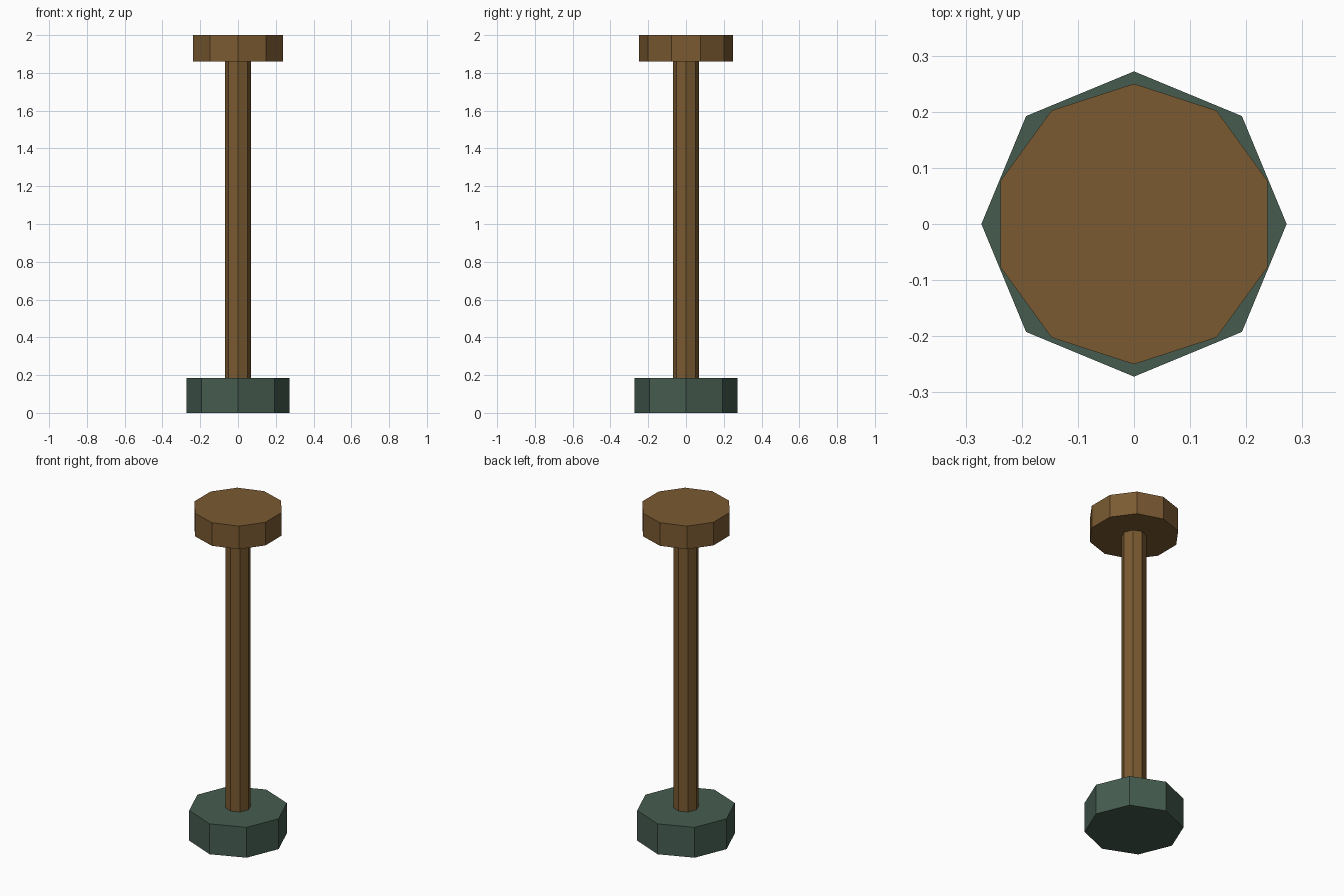
import bpy

if "Cube" in bpy.data.objects:
    bpy.data.objects.remove(bpy.data.objects["Cube"])


def material(name, rgb):
    m = bpy.data.materials.new(name)
    m.diffuse_color = (*rgb, 1.0)
    m.use_nodes = True
    m.node_tree.nodes["Principled BSDF"].inputs["Base Color"].default_value = m.diffuse_color
    return m


wood = material("brown wood", (0.195, 0.102, 0.031))
green = material("dark green", (0.061, 0.107, 0.080))


def prism(name, sides, radius, z0, z1, mat):
    """Upright flat-sided prism with one corner facing +y."""
    bpy.ops.mesh.primitive_cylinder_add(
        vertices=sides, radius=radius, depth=z1 - z0, location=(0, 0, (z0 + z1) / 2))
    ob = bpy.context.object
    ob.name = name
    ob.data.materials.append(mat)
    return ob


# Eight-sided foot
prism("base", 8, 0.272, 0.0, 0.184, green)
# Slim eight-sided post
prism("shaft", 8, 0.07, 0.184, 1.86, wood)
# Ten-sided cap
prism("top_cap", 10, 0.25, 1.86, 2.0, wood)
